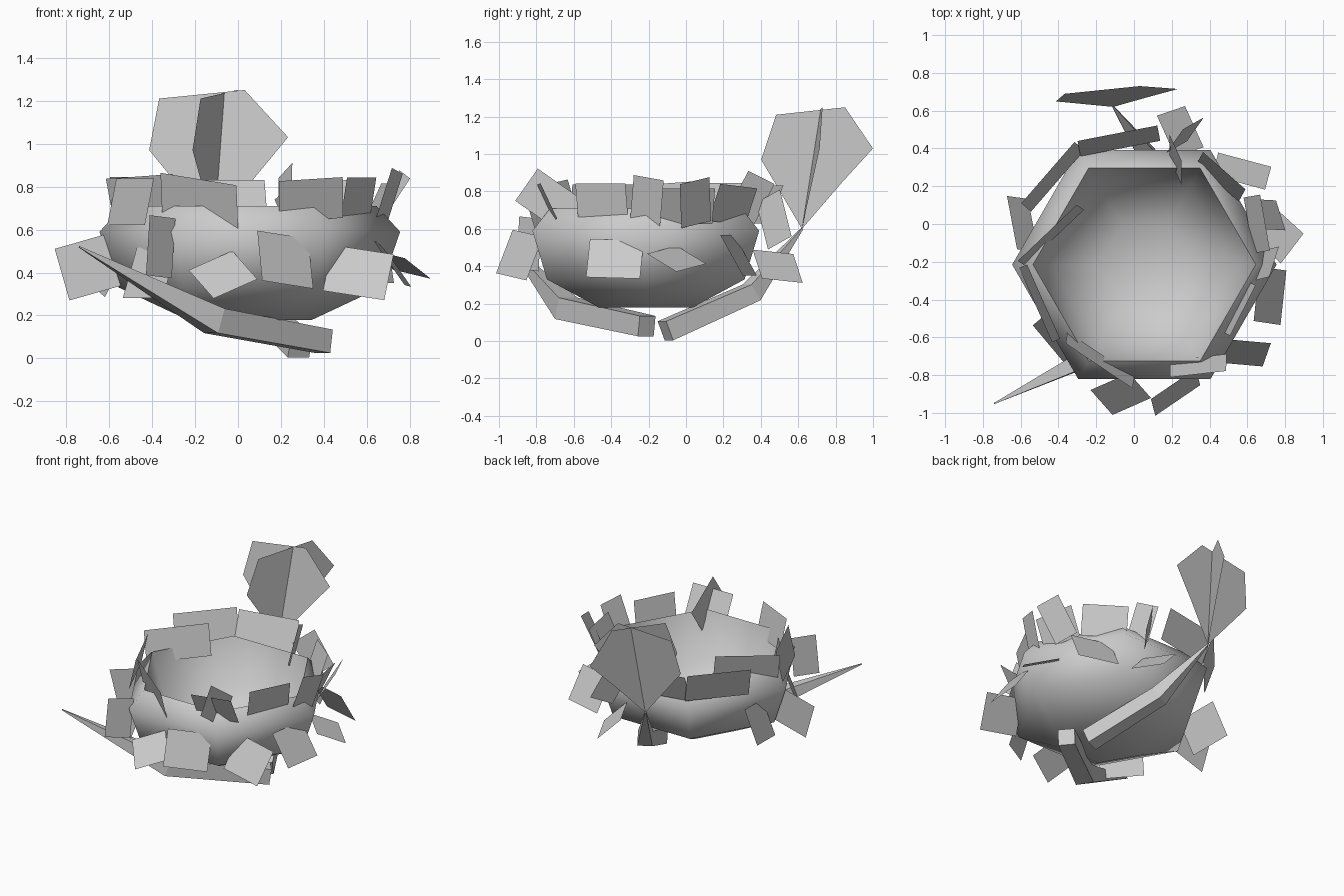
import bpy, bmesh, math
from mathutils import Vector, Matrix

cube = bpy.data.objects.get("Cube")
if cube:
    bpy.data.objects.remove(cube, do_unlink=True)

grey = bpy.data.materials.new("plain_grey")
grey.use_nodes = True
COLOUR = (0.6, 0.6, 0.6, 1)
grey.diffuse_color = COLOUR
grey.node_tree.nodes["Principled BSDF"].inputs["Base Color"].default_value = COLOUR


def add_object(name, bm, smooth_angle=None):
    """Turn a bmesh into a named, coloured object."""
    mesh = bpy.data.meshes.new(name)
    bm.to_mesh(mesh)
    bm.free()
    mesh.materials.append(grey)
    obj = bpy.data.objects.new(name, mesh)
    bpy.context.collection.objects.link(obj)
    if smooth_angle:
        bpy.ops.object.select_all(action="DESELECT")
        obj.select_set(True)
        bpy.context.view_layer.objects.active = obj
        bpy.ops.object.shade_smooth_by_angle(angle=math.radians(smooth_angle))
    return obj


def skin_rings(bm, rings):
    """Bridge successive vertex rings with quads."""
    for low, high in zip(rings, rings[1:]):
        count = len(low)
        for i in range(count):
            j = (i + 1) % count
            bm.faces.new((low[i], low[j], high[j], high[i]))


# Six-sided bowl: outer wall, sloping rim, then inner wall
def build_bowl(name, profile, sides=6):
    bm = bmesh.new()
    rings = []
    for radius, z in profile:
        ring = []
        for i in range(sides):
            a = math.tau * i / sides
            ring.append(bm.verts.new((0.055 + radius * math.cos(a),
                                      -0.215 + radius * math.sin(a), z)))
        rings.append(ring)
    skin_rings(bm, rings)
    bm.faces.new(reversed(rings[0]))
    bm.faces.new(rings[-1])
    add_object(name, bm, 58.5)


build_bowl("bowl", [(0.29, 0.18), (0.61, 0.33), (0.7, 0.59),
                    (0.59, 0.71), (0.49, 0.39), (0.24, 0.24)])


# Thin flat scraps: x, y, z, yaw, lean (top outward), roll in own plane
def build_scraps(name, width, height, placements):
    for number, (x, y, z, yaw, lean, roll) in enumerate(placements, 1):
        turn = (Matrix.Translation((x, y, z))
                @ Matrix.Rotation(math.radians(yaw), 4, "Z")
                @ Matrix.Rotation(math.radians(lean), 4, "X")
                @ Matrix.Rotation(math.radians(roll), 4, "Y"))
        bm = bmesh.new()
        corners = [(-1, -1), (1, -1), (1, 1), (-1, 1)]
        bm.faces.new([bm.verts.new(turn @ Vector((u * width / 2, 0, v * height / 2)))
                      for u, v in corners])
        add_object(f"{name}_{number}", bm)


build_scraps("wall_scrap", 0.29, 0.25, [
    (-.68, -.24, .43, 2, 0, -16),
    (.22, -.89, .46, 37, -20, 8),
    (.56, -.68, .4, 0, -30, 10),
    (-.41, -.62, .4, -50, -20, 0),
    (.72, -.38, .44, 85, -35, 2),
    (.57, .28, .46, 165, -30, 0),
    (-.59, .0, .42, -75, -25, 10),
])
build_scraps("side_flap", 0.24, 0.22, [
    (.75, -.05, .44, 118, -62, -22),
    (-.07, -.9, .39, 0, -45, -32),
    (.245, .49, .4, 120, -45, 8),
])
build_scraps("upright_scrap", 0.17, 0.28, [
    (-.36, -.84, .52, 45, 0, 5),
    (.22, .34, .75, 110, 10, 25),
    (.27, .47, .65, 230, 10, 25),
    (.7, -.21, .74, 70, 15, 10),
    (.7, .05, .74, 115, 30, -15),
])
build_scraps("rim_scrap", 0.3, 0.21, [
    (.34, -.73, .75, 90, 0, 35),
    (.34, -.75, .74, 8, 25, -4),
    (.56, -.45, .74, 63, 10, 0),
    (.65, .0, .72, 100, 25, 0),
    (.46, .25, .73, 137, 20, 5),
])
build_scraps("wide_scrap", 0.43, 0.22, [
    (-.08, .44, .73, 191, 22, 0),
    (-.43, .25, .74, 229, 18, 0),
    (-.44, -.06, .74, 223, 12, 3),
    (-.5, -.42, .73, -66, -12, 0),
    (-.18, -.72, .73, -36, 15, 8),
])


# Bent square twigs that taper to a tip
def build_twig(name, path, radii):
    points = [Vector(p) for p in path]
    bm = bmesh.new()
    rings = []
    for i, point in enumerate(points):
        along = points[min(i + 1, len(points) - 1)] - points[max(i - 1, 0)]
        side = along.cross(Vector((0, 0, 1))).normalized()
        up = side.cross(along).normalized()
        rings.append([bm.verts.new(point + radii[i] * (s * side + t * up))
                      for s, t in ((-1, -1), (1, -1), (1, 1), (-1, 1))])
    skin_rings(bm, rings)
    bm.faces.new(rings[0])
    bm.faces.new(rings[-1])
    bmesh.ops.recalc_face_normals(bm, faces=bm.faces)
    add_object(name, bm)


build_twig("front_twig", [(.4, -.21, .08), (-.11, -.64, .175), (-.74, -.95, .52)],
           [.055, .06, .003])
build_twig("back_twig", [(.29, -.11, .055), (.08, .35, .26), (-.11, .62, .6)],
           [.055, .05, .005])


# Two crossed leaf blades rising from the back twig's tip
def build_leaf(name, yaw, lean, skew):
    outline = [(0, 0), (.19, .24), (.35, .43), (.15, .65), (-.25, .61), (-.3, .37)]
    turn = Matrix.Translation((-.11, .62, .6)) @ Matrix.Rotation(math.radians(yaw), 4, "Z")
    bm = bmesh.new()
    bm.faces.new([bm.verts.new(turn @ Vector((x + skew * z, lean * z, z)))
                  for x, z in outline])
    add_object(name, bm)


build_leaf("leaf_blade_across", 5, 0.15, 0)
build_leaf("leaf_blade_along", 65, 0, 0.16)
